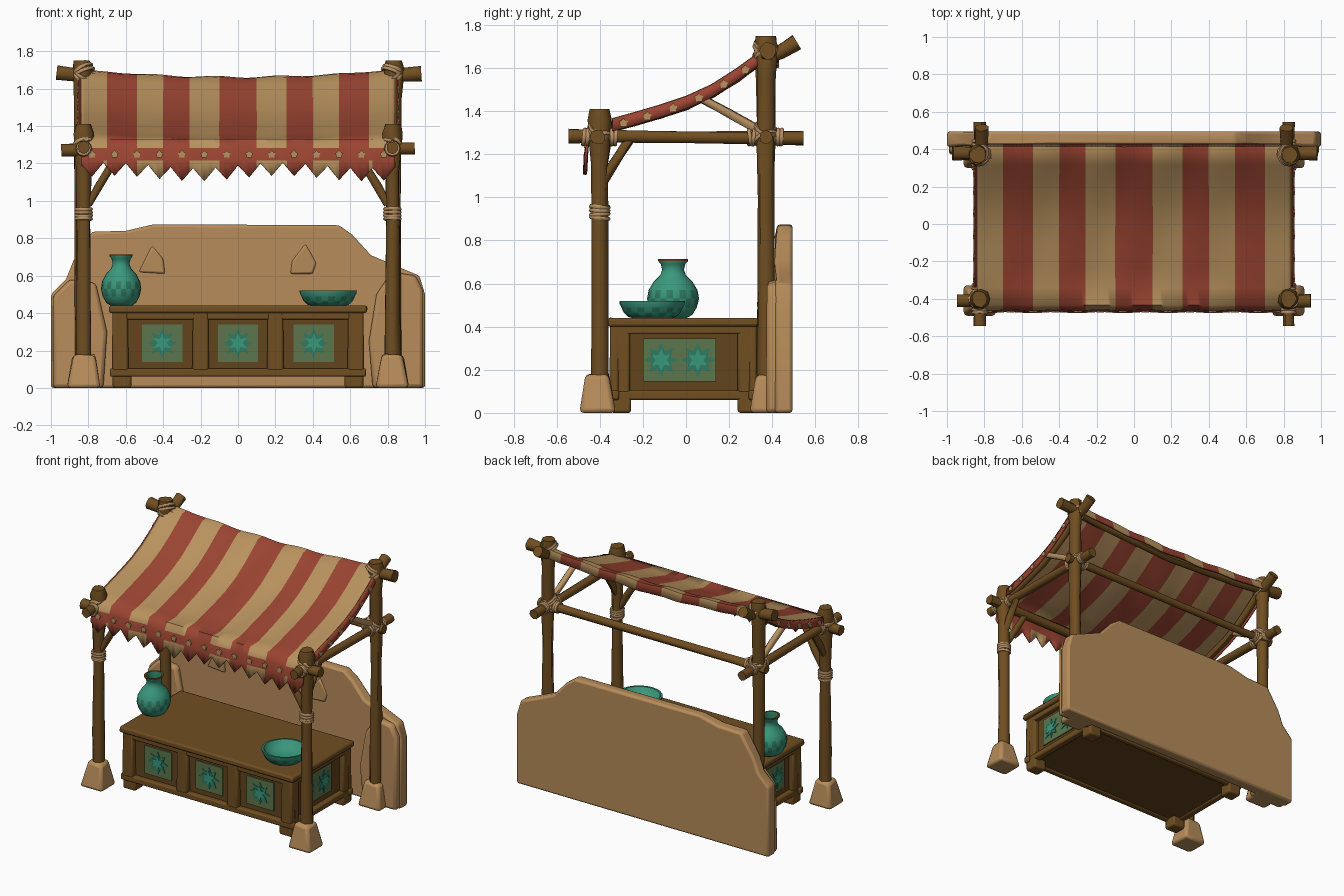
import bpy, bmesh, math, random
from mathutils import Vector, Matrix

if "Cube" in bpy.data.objects:
    bpy.data.objects.remove(bpy.data.objects["Cube"])
random.seed(4)

def mat(name, r, g, b):
    m = bpy.data.materials.new(name)
    m.diffuse_color = [(c / 255 / 12.92 if c < 10 else ((c / 255 + .055) / 1.055) ** 2.4) for c in (r, g, b)] + [1]
    m.use_nodes = True
    m.node_tree.nodes["Principled BSDF"].inputs["Base Color"].default_value = m.diffuse_color
    return m

WOOD = mat("wood", 112, 78, 33)
DARK = mat("dark_wood", 98, 67, 29)
CREAM = mat("cream_cloth", 184, 146, 94)
RED = mat("red_cloth", 154, 68, 49)
SAND = mat("sandstone", 183, 140, 90)
ROPE = mat("rope", 184, 145, 100)
TEAL = mat("teal_glaze", 58, 152, 124)
DTEAL = mat("dark_teal_glaze", 46, 122, 98)
TILE = mat("worn_tile", 92, 118, 76)

def finish(name, bm, mats, angle=40, bevel=0, solid=0):
    me = bpy.data.meshes.new(name)
    bmesh.ops.recalc_face_normals(bm, faces=bm.faces)
    bm.to_mesh(me)
    bm.free()
    ob = bpy.data.objects.new(name, me)
    bpy.context.collection.objects.link(ob)
    for m in mats:
        me.materials.append(m)
    me.shade_smooth()
    me.set_sharp_from_angle(angle=math.radians(angle))
    if solid:
        s = ob.modifiers.new("thick", 'SOLIDIFY')
        s.thickness, s.offset = solid, 0
    if bevel:
        b = ob.modifiers.new("bevel", 'BEVEL')
        b.width, b.segments = bevel, 2
    return ob

def box(name, x0, x1, y0, y1, z0, z1, m, bevel=.008, top=1, jit=0):
    bm = bmesh.new()
    bmesh.ops.create_cube(bm, size=1)
    for v in bm.verts:
        k = top if v.co.z > 0 else 1
        v.co = ((x0 + x1) / 2 + v.co.x * (x1 - x0) * k, (y0 + y1) / 2 + v.co.y * (y1 - y0) * k,
                (z0 + z1) / 2 + v.co.z * (z1 - z0))
        if v.co.z > z0 + .01:
            v.co += Vector([random.uniform(-jit, jit) for _ in range(3)])
    return finish(name, bm, [m], bevel=bevel)

def pole(name, pts, radii, m, n=9, jit=.003):
    """rough round timber through a list of points"""
    pts = [Vector(p) for p in pts]
    if len(pts) == 2:
        radii = [radii * k for k in (1.1, 1, .93, 1, 1.1)]
        pts = [pts[0].lerp(pts[1], t) for t in (0, .15, .5, .85, 1)]
    bm, rings = bmesh.new(), []
    for i, p in enumerate(pts):
        d = (pts[min(i + 1, len(pts) - 1)] - pts[max(i - 1, 0)]).normalized()
        u = d.cross(Vector((.3, .9, .2)) if abs(d.y) < .8 else Vector((1, 0, .1))).normalized()
        w = d.cross(u)
        rings.append([bm.verts.new(p + (u * math.cos(a) + w * math.sin(a)) * (radii[i] + random.uniform(-jit, jit)))
                      for a in [2 * math.pi * k / n for k in range(n)]])
    for a, b in zip(rings, rings[1:]):
        for k in range(n):
            bm.faces.new((a[k], a[(k + 1) % n], b[(k + 1) % n], b[k]))
    bm.faces.new(rings[0])
    bm.faces.new(rings[-1])
    return finish(name, bm, [m], 50)

def rope(name, c, axis, R, turns=3, r=.01):
    """stacked coils of rope"""
    bm = bmesh.new()
    q = Vector(axis).to_track_quat('Z', 'Y')
    N = 12
    for t in range(turns):
        tilt = Matrix.Rotation(random.uniform(-.15, .15), 3, 'X')
        g = [[bm.verts.new(Vector(c) + q @ (tilt @ Vector((math.cos(2 * math.pi * i / N) * (R + r * math.cos(j * math.pi / 3)),
              math.sin(2 * math.pi * i / N) * (R + r * math.cos(j * math.pi / 3)), r * math.sin(j * math.pi / 3)))
              + Vector((0, 0, (t - (turns - 1) / 2) * r * 1.7)))) for j in range(6)] for i in range(N)]
        for i in range(N):
            for j in range(6):
                bm.faces.new((g[i][j], g[(i + 1) % N][j], g[(i + 1) % N][(j + 1) % 6], g[i][(j + 1) % 6]))
    return finish(name, bm, [ROPE], 60)

def lathe(name, prof, cx, cy, mats, rule, n=24, sx=1, sy=1):
    bm, rings = bmesh.new(), []
    for r, z in prof:
        rings.append([bm.verts.new((cx + sx * r * math.cos(2 * math.pi * k / n),
                                    cy + sy * r * math.sin(2 * math.pi * k / n), z)) for k in range(n)])
    for i in range(len(rings) - 1):
        for k in range(n):
            f = bm.faces.new((rings[i][k], rings[i][(k + 1) % n], rings[i + 1][(k + 1) % n], rings[i + 1][k]))
            f.material_index = rule(i, k)
    bm.faces.new(rings[0])
    bm.faces.new(rings[-1])
    return finish(name, bm, mats, 50)

def plate(name, outline, loc, normal, m, thick=.007):
    """thin flat upright plate facing along normal"""
    n = Vector(normal)
    u, w = Vector((0, 0, 1)).cross(n).normalized(), Vector((0, 0, 1))
    bm = bmesh.new()
    f = bm.faces.new([bm.verts.new(Vector(loc) + u * a + w * b) for a, b in outline])
    ex = bmesh.ops.extrude_face_region(bm, geom=[f])
    bmesh.ops.translate(bm, vec=n * thick, verts=[v for v in ex['geom'] if isinstance(v, bmesh.types.BMVert)])
    return finish(name, bm, [m], 20)

def star(R, r, n):
    return [((R if k % 2 == 0 else r) * math.sin(math.pi * k / n), (R if k % 2 == 0 else r) * math.cos(math.pi * k / n))
            for k in range(2 * n)]

def rect(a, b):
    return [(-a, -b), (a, -b), (a, b), (-a, b)]

# sandstone back wall with thicker shoulders at both ends
def slab(name, outline, y0, y1, bevel):
    bm = bmesh.new()
    f = bm.faces.new([bm.verts.new((x, y1, z)) for x, z in outline])
    ex = bmesh.ops.extrude_face_region(bm, geom=[f])
    for v in ex['geom']:
        if isinstance(v, bmesh.types.BMVert):
            v.co.y = y0 + random.uniform(0, .015)
    finish(name, bm, [SAND], 50, bevel)

slab("back_wall", [(-1, 0), (-1, .5), (-.92, .58), (-.88, .68), (-.78, .835), (-.6, .84), (-.45, .875), (.54, .87),
                   (.61, .82), (.71, .71), (.85, .65), (.97, .6), (1, .5), (1, 0)], .41, .495, .015)
slab("wall_shoulder_left", [(-.99, 0), (-.99, .49), (-.9, .58), (-.76, .56), (-.7, .3), (-.72, 0)], .365, .46, .02)
slab("wall_shoulder_right", [(.99, 0), (.99, .52), (.95, .6), (.82, .62), (.74, .5), (.7, .25), (.72, 0)], .365, .46, .02)
slab("wall_stone_left", [(-.53, .62), (-.39, .61), (-.4, .69), (-.46, .76)], .395, .45, .01)
slab("wall_stone_right", [(.28, .61), (.4, .61), (.42, .67), (.36, .77), (.29, .68)], .395, .45, .01)

# awning side profile (y, z), wrapping over the top beam
ROOF = [(.41, 1.698), (.37, 1.692), (.32, 1.655), (.23, 1.59), (.12, 1.52), (0, 1.465), (-.12, 1.425), (-.24, 1.39), (-.34, 1.362)]

# timber frame, mirrored left and right
for s, side in ((-1, "left"), (1, "right")):
    x = s * .825
    pole("front_post_" + side, [(x, -.4, z) for z in (.1, .4, .9, 1.15, 1.25, 1.36, 1.41)],
         [.041, .04, .037, .04, .049, .054, .044], WOOD, jit=.005)
    pole("back_post_" + side, [(x + s * .01, .37, z) for z in (.1, .5, 1.0, 1.25, 1.55, 1.7, 1.75)],
         [.041, .04, .038, .042, .042, .052, .044], WOOD, jit=.005)
    box("front_foot_" + side, x - .09, x + .09, -.495, -.325, 0, .18, SAND, .02, .62, .008)
    box("back_foot_" + side, x - .09, x + .09, .295, .47, 0, .18, SAND, .02, .62, .008)
    pole("side_beam_" + side, [(x, -.545, 1.285), (x, .545, 1.275)], .03, WOOD)
    pole("rafter_" + side, [(s * .815, .515, 1.72), (s * .815, .44, 1.675)] +
         [(s * .815, y, z - .035) for y, z in ROOF[2:]], [.037, .034] + [.024] * 7, WOOD)
    pole("front_brace_" + side, [(s * .8, -.4, .98), (s * .75, -.4, 1.07), (s * .64, -.41, 1.25)], [.02, .024, .022], WOOD)
    pole("side_brace_" + side, [(x, -.39, 1.06), (x, -.34, 1.15), (x, -.26, 1.27)], [.02, .024, .022], WOOD)
    pole("roof_brace_" + side, [(x, .36, 1.30), (x, .2, 1.39), (x, .06, 1.465)], [.02, .021, .02], ROPE)
    rope("post_wrap_" + side, (x, -.4, .93), (0, 0, 1), .04, 4)
    for y, z, nm in ((-.4, 1.28, "front"), (.37, 1.28, "middle"), (.37, 1.665, "top")):
        rope(nm + "_lashing_a_" + side, (x, y, z + .03), (s * .5, .35, 1), .052, 2)
        rope(nm + "_lashing_b_" + side, (x, y, z), (-s * .6, -.4, 1), .053, 2)
        if z < 1.5:
            rope(nm + "_lashing_c_" + side, (x - s * .065, y, z), (1, 0, 0), .034, 2)
            for d in (-.065, .065):
                rope(nm + "_lashing_d_" + side, (x, y + d, z), (0, 1, 0), .034, 2)
pole("front_beam", [(-.945, -.41, 1.27), (.945, -.41, 1.28)], .032, WOOD)
pole("back_middle_beam", [(-.9, .37, 1.275), (.9, .37, 1.28)], .028, WOOD)
pole("back_top_beam", [(-.97, .38, 1.685), (-.84, .38, 1.67), (-.6, .38, 1.635), (0, .38, 1.605), (.6, .38, 1.635),
                       (.84, .38, 1.67), (.98, .38, 1.68)], [.04, .036, .026, .026, .026, .036, .04], WOOD)

# striped awning with a zigzag front valance
STRIPES = [(-.70, -.54), (-.40, -.26), (-.10, .10), (.26, .40), (.54, .70)]
rows = [(.425, 1.645)] + ROOF + [(-.43, 1.325), (-.455, 1.28), (-.462, 1.215), (-.468, 1.19)]
cols = [-.84 + .02 * i for i in range(85)]
bm = bmesh.new()
grid = []
for j, (y, z) in enumerate(rows):
    line = []
    for i, x in enumerate(cols):
        sag = 1 - (x / .84) ** 2
        zz, yy = z, y
        if j < 10:
            zz -= .04 * sag + .005 * math.sin(x * 19 + j * .7) * sag
        elif j > 10:
            yy += .003 * math.sin(x * 26)
        if j == len(rows) - 1:
            zz -= .07 * (1 - abs(i % 6 - 3) / 3) - .015 * math.sin(x * 7)
        line.append(bm.verts.new((x, yy, zz)))
    grid.append(line)
for j in range(len(rows) - 1):
    for i in range(len(cols) - 1):
        f = bm.faces.new((grid[j][i], grid[j][i + 1], grid[j + 1][i + 1], grid[j + 1][i]))
        xc = (cols[i] + cols[i + 1]) / 2
        f.material_index = int(j == 11 or j > 11 and abs(xc) > .72 or any(a < xc < b for a, b in STRIPES))
finish("awning", bm, [CREAM, RED], 60, solid=.012)
for k in range(14):
    plate("valance_spot", star(.022, .016, 5), (-.78 + .12 * k, -.465, 1.248), (0, -1, 0), CREAM, .009)

# red side flaps with cream spots
for s in (-1, 1):
    bm = bmesh.new()
    top = [bm.verts.new((s * .845, y, z + .004)) for y, z in ROOF]
    low = [bm.verts.new((s * .852, y, z - .055)) for y, z in ROOF]
    for i in range(len(ROOF) - 1):
        bm.faces.new((top[i], top[i + 1], low[i + 1], low[i]))
    finish("side_flap", bm, [RED], solid=.01)
    for (y0, z0), (y1, z1) in zip(ROOF[2:], ROOF[3:]):
        plate("flap_spot", star(.022, .015, 5), (s * .853, (y0 + y1) / 2, (z0 + z1) / 2 - .03), (s, 0, 0), CREAM)

# counter chest: core, top, rails, uprights, feet
box("counter_core", -.635, .635, -.32, .30, .07, .41, DARK)
box("counter_top", -.69, .69, -.365, .335, .4, .44, WOOD, .012, 1, .003)
for y0, y1, nm in ((-.355, -.31, "front"), (.29, .33, "back")):
    box("counter_lower_rail_" + nm, -.685, .685, y0, y1, .06, .105, WOOD, .01)
    box("counter_upper_rail_" + nm, -.66, .66, y0 + .005, y1 - .005, .365, .405, WOOD)
    for x in (-.63, -.2, .2, .63):
        box("counter_upright_" + nm, x - .045, x + .045, y0, y1, .09, .41, WOOD, .012, .9)
for s in (-1, 1):
    xs = sorted((s * .62, s * .67))
    box("counter_lower_rail_side", *xs, -.34, .32, .06, .105, WOOD, .01)
    box("counter_upper_rail_side", *xs, -.34, .32, .365, .405, WOOD)
    for y in (-.305, .285):
        box("counter_corner_side", *xs, y - .045, y + .045, .09, .41, WOOD, .012)
        box("counter_foot", s * .62 - .05, s * .62 + .05, y - .045, y + .05, 0, .09, WOOD, .012)

# glazed tiles with star flowers
def tile(loc, n, w, centres):
    n, loc = Vector(n), Vector(loc)
    plate("tile", rect(w, .1), loc, n, TILE, .008)
    for c in centres:
        p = loc + Vector((0, 0, 1)).cross(n) * c
        plate("tile_star", star(.08, .045, 8), p + n * .008, n, DTEAL, .004)
        plate("tile_flower", star(.055, .025, 6), p + n * .012, n, TEAL, .004)

for x in (-.405, 0, .405):
    tile((x, -.32, .24), (0, -1, 0), .107, [0])
for s in (-1, 1):
    tile((s * .635, -.03, .245), (s, 0, 0), .17, [-.085, .085])

# teal vase and bowl with patterned bands and worn rims
vase = [(.06, .44), (.085, .455), (.105, .49), (.115, .53), (.108, .57), (.085, .61), (.056, .64), (.048, .665),
        (.054, .69), (.066, .705), (.066, .713), (.054, .713), (.04, .67), (.045, .62)]
lathe("vase", vase, -.625, -.06, [TEAL, DTEAL, WOOD],
      lambda i, k: 2 if i in (9, 10) else int(i in (2, 3) and (i + k) % 2 == 0 or i > 10), sx=.94, sy=1.05)
bowl = [(.09, .44), (.11, .445), (.132, .465), (.143, .49), (.151, .505), (.153, .52), (.138, .52), (.12, .49), (.08, .465)]
lathe("bowl", bowl, .482, -.157, [TEAL, DTEAL],
      lambda i, k: int(i in (1, 2) and (i + k) % 2 == 0 or i == 5))
